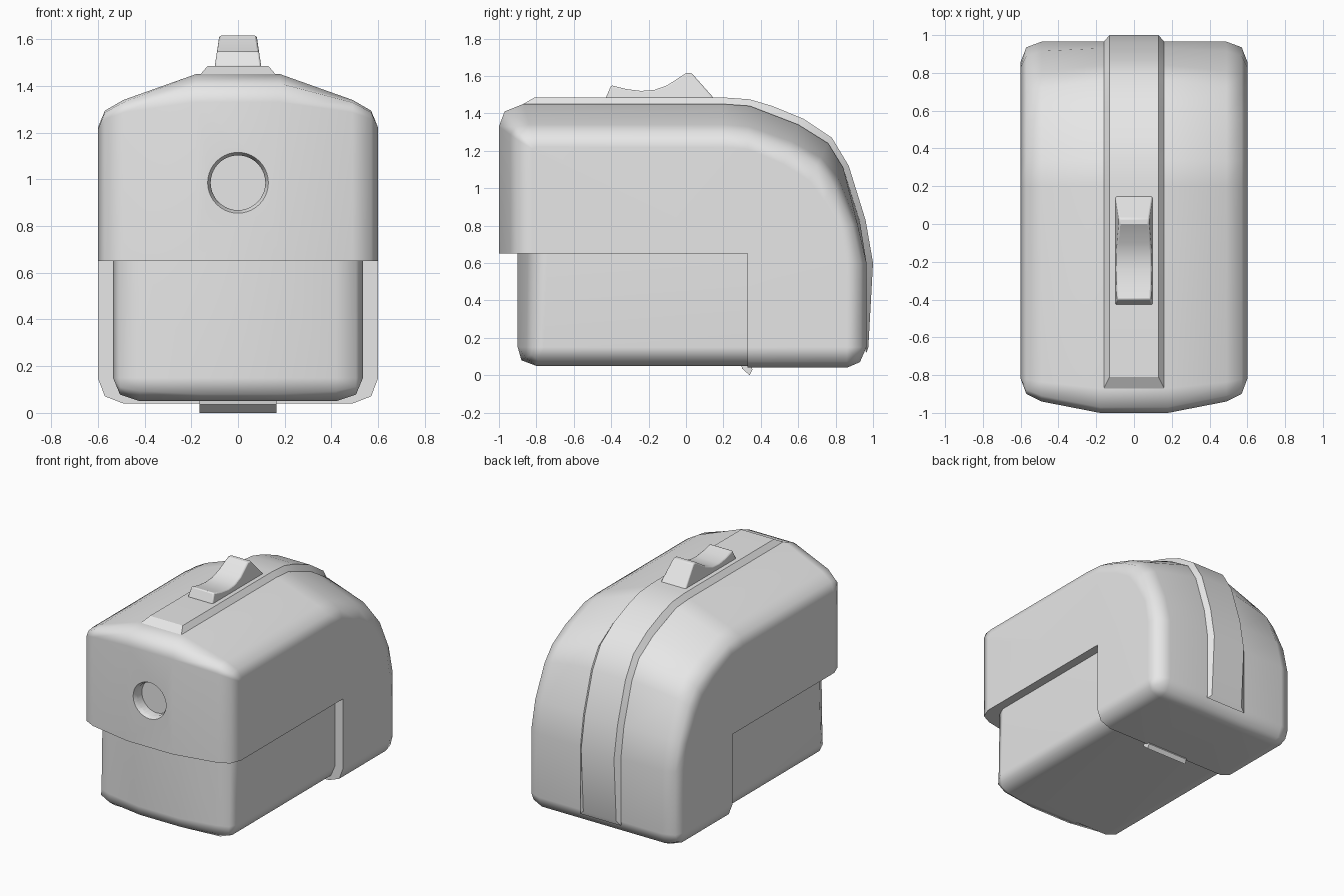
import bpy, bmesh
from math import radians, pi
from mathutils import Matrix

default = bpy.data.objects.get("Cube")
if default:
    bpy.data.objects.remove(default, do_unlink=True)

grey = bpy.data.materials.new("plain grey")
grey.use_nodes = True
grey.diffuse_color = (0.8, 0.8, 0.8, 1)
grey.node_tree.nodes["Principled BSDF"].inputs["Base Color"].default_value = (0.8, 0.8, 0.8, 1)


def make_object(name, bm):
    bmesh.ops.recalc_face_normals(bm, faces=bm.faces)
    mesh = bpy.data.meshes.new(name)
    bm.to_mesh(mesh)
    bm.free()
    mesh.materials.append(grey)
    obj = bpy.data.objects.new(name, mesh)
    bpy.context.collection.objects.link(obj)
    return obj


def loft(name, loops):
    """Bridge side-profile loops, given as (x, [(y, z), ...]) from the middle out, mirrored in x."""
    bm = bmesh.new()
    rings = [(-x, pts) for x, pts in reversed(loops)] + loops
    rings = [[bm.verts.new((x, y, z)) for y, z in pts] for x, pts in rings]
    for a, b in zip(rings, rings[1:]):
        for i in range(len(a)):
            bm.faces.new((a[i - 1], a[i], b[i], b[i - 1]))
    bm.faces.new(rings[0])
    bm.faces.new(rings[-1])
    bmesh.ops.remove_doubles(bm, verts=bm.verts, dist=0.0005)
    return make_object(name, bm)


def shell_loops(xs, stations, corner):
    """Each station blends from a middle point to a side point, by a rounded or sloped fraction."""
    rounded, sloped = (0, 0, 0.28, 1), (0, 0.48, 0.68, 1)
    loops = []
    for x, r, s in zip(xs, rounded, sloped):
        pts = []
        for y, z, side_y, side_z, slope in stations:
            f = r + (s - r) * slope
            pts.append((y + (side_y - y) * f, z + (side_z - z) * f))
        loops.append((x, pts + [corner]))
    return loops


def shade(obj, angle):
    bpy.ops.object.select_all(action='DESELECT')
    obj.select_set(True)
    bpy.context.view_layer.objects.active = obj
    bpy.ops.object.shade_smooth_by_angle(angle=radians(angle))


# Main shell: sloped roof, curved back, notch under the front
shell = loft("main_shell", shell_loops((0.18, 0.49, 0.57, 0.6), [
    (-1, 0.65, -0.82, 0.65, 0.7),
    (-1, 1.33, -0.82, 1.2, 0.7),
    (-0.97, 1.41, -0.82, 1.21, 0.85),
    (-0.87, 1.45, -0.8, 1.22, 1),
    (0.2, 1.45, 0.2, 1.22, 1),
    (0.34, 1.44, 0.33, 1.21, 1),
    (0.6, 1.34, 0.52, 1.13, 0.9),
    (0.76, 1.24, 0.66, 1.04, 0.8),
    (0.84, 1.11, 0.74, 0.93, 0.6),
    (0.93, 0.82, 0.83, 0.77, 0.3),
    (0.965, 0.6, 0.86, 0.6, 0),
    (0.965, 0.15, 0.86, 0.15, 0),
    (0.93, 0.07, 0.86, 0.15, 0),
    (0.86, 0.04, 0.86, 0.15, 0),
    (0.33, 0.04, 0.33, 0.15, 0)], (0.33, 0.65)))

# Round recess in the front, with a flared rim
bm = bmesh.new()
for radius, flare, depth, y in ((0.117, 0.117, 0.3, -1.07), (0.115, 0.145, 0.06, -1)):
    bmesh.ops.create_cone(bm, cap_ends=True, segments=40, radius1=radius, radius2=flare, depth=depth,
                          matrix=Matrix.Translation((0, y, 0.985)) @ Matrix.Rotation(pi / 2, 4, 'X'))
cutter = make_object("recess_cutter", bm)
cutter.hide_render = True
cut = shell.modifiers.new("recess", 'BOOLEAN')
cut.operation, cut.object, cut.solver, cut.use_self = 'DIFFERENCE', cutter, 'EXACT', True
bpy.context.view_layer.objects.active = shell
bpy.ops.object.modifier_apply(modifier=cut.name)
bpy.data.objects.remove(cutter, do_unlink=True)

# Lower block tucked into the notch
block = loft("lower_block", shell_loops((0.16, 0.42, 0.505, 0.535), [
    (-0.9, 0.66, -0.74, 0.66, 0.7),
    (-0.9, 0.15, -0.76, 0.15, 0.7),
    (-0.88, 0.08, -0.76, 0.15, 0.4),
    (-0.8, 0.05, -0.76, 0.15, 0),
    (0.4, 0.05, 0.4, 0.15, 0)], (0.4, 0.66)))

# Raised spine running over the roof and down the back
spine_path = [
    (-0.87, 1.45, -0.87, 1.45),
    (-0.81, 1.485, -0.87, 1.45),
    (0.2, 1.485, 0.2, 1.45),
    (0.34, 1.475, 0.34, 1.44),
    (0.46, 1.44, 0.46, 1.394),
    (0.63, 1.37, 0.6, 1.34),
    (0.78, 1.27, 0.76, 1.24),
    (0.87, 1.12, 0.84, 1.11),
    (0.96, 0.83, 0.93, 0.82),
    (1, 0.6, 0.965, 0.6),
    (0.975, 0.15, 0.965, 0.12),
    (0.965, 0.12, 0.965, 0.12)]
inside = [(0.5, 0.8)]
spine = loft("spine", [(0.13, [p[:2] for p in spine_path] + inside),
                       (0.16, [p[2:] for p in spine_path] + inside)])

# Rocker switch, narrowing upward
switch = loft("switch", [(0.1, [
    (-0.43, 1.48), (-0.4, 1.55), (-0.32, 1.53), (-0.24, 1.52), (-0.17, 1.525), (-0.1, 1.55),
    (0, 1.615), (0.03, 1.615), (0.15, 1.48)])])
for v in switch.data.vertices:
    v.co.x *= 1 - 1.5 * (v.co.z - 1.48)
bevel = switch.modifiers.new("soft edges", 'BEVEL')
bevel.width, bevel.segments, bevel.limit_method, bevel.angle_limit = 0.008, 2, 'ANGLE', radians(40)

# Small latch under the joint
latch = loft("bottom_latch", [(0.165, [
    (0.295, 0.06), (0.3, 0.035), (0.34, 0), (0.355, 0.03), (0.345, 0.06)])])

for obj, angle in ((shell, 55), (block, 55), (spine, 30), (switch, 30), (latch, 30)):
    shade(obj, angle)
for obj in (shell, block):
    weighted = obj.modifiers.new("even shading", 'WEIGHTED_NORMAL')
    weighted.keep_sharp = True
